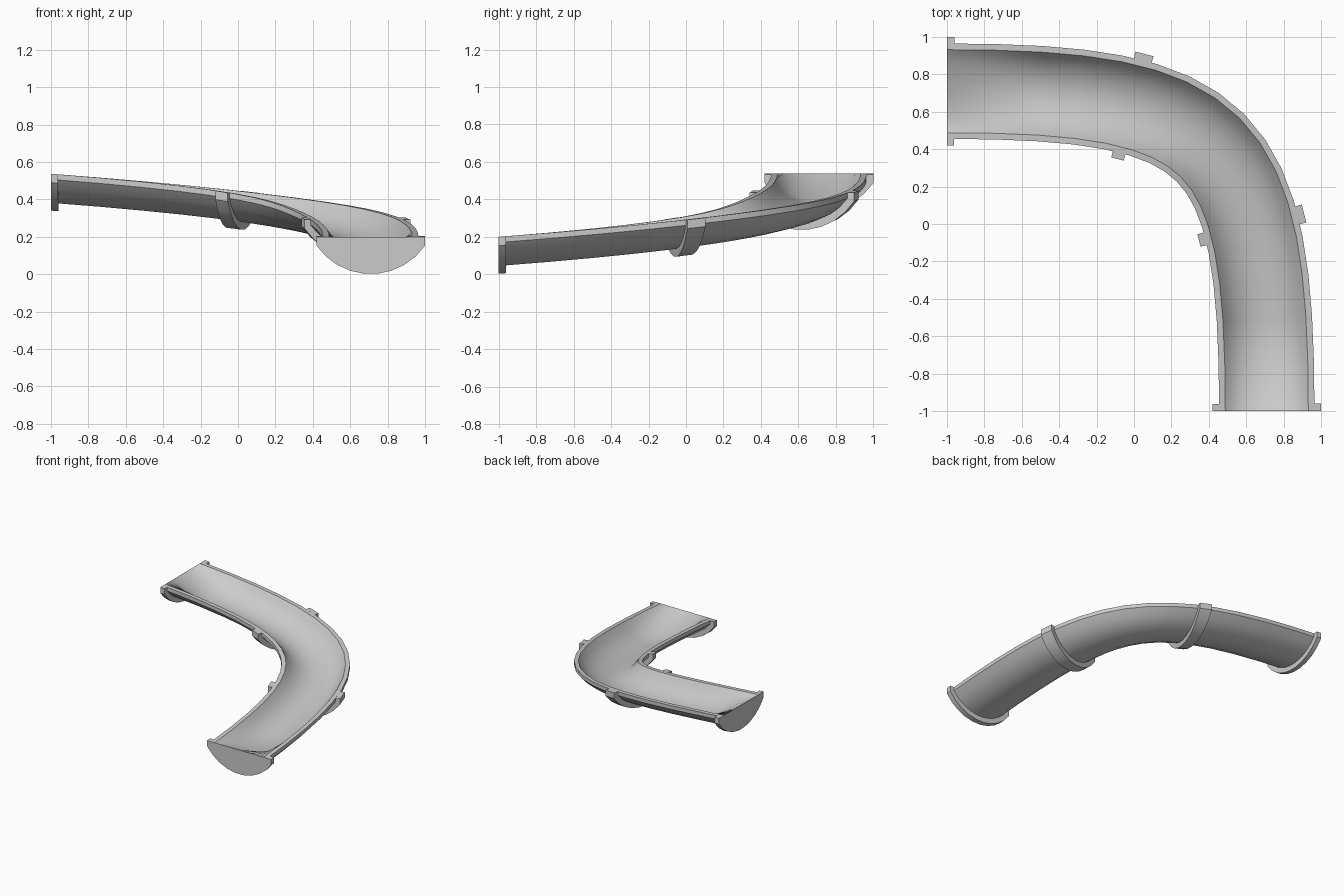
import bpy, bmesh, math
from mathutils import Vector

if "Cube" in bpy.data.objects:
    bpy.data.objects.remove(bpy.data.objects["Cube"])

# Path of the rim centre: a 90 degree bend that drops from the back left to the front
PATH = [Vector((-1, .71, .537)), Vector((.475, .71, .425)),
        Vector((.71, .475, .313)), Vector((.71, -1, .2))]


def frame(t):
    a, b, c, d = PATH
    s = 1 - t
    pos = a*s**3 + b*(3*s*s*t) + c*(3*s*t*t) + d*t**3
    tan = (b-a)*(s*s) + (c-b)*(2*s*t) + (d-c)*(t*t)
    side = Vector((-tan.y, tan.x, 0)).normalized()
    return pos, side


def bowl(half, lip, depth, n):
    """Shallow arc below a short vertical lip, from one side to the other."""
    h = depth - lip
    r = (half*half + h*h) / (2*h)
    a = math.asin(min(1, half / r))
    pts = []
    for i in range(n + 1):
        ang = -a + 2*a*i/n
        pts.append((r*math.sin(ang), -lip - (r*math.cos(ang) - (r - h))))
    return ([(-half, 0)] if lip else []) + pts + ([(half, 0)] if lip else [])


def loft(name, ts, section):
    bm = bmesh.new()
    rings = []
    for i, t in enumerate(ts):
        pos, side = frame(t)
        rings.append([bm.verts.new(pos + side*u + Vector((0, 0, v)))
                      for u, v in section(i)])
    n = len(rings[0])
    for r0, r1 in zip(rings, rings[1:]):
        for j in range(n):
            k = (j + 1) % n
            bm.faces.new((r0[j], r0[k], r1[k], r1[j]))
    bm.faces.new(rings[0][::-1])
    bm.faces.new(rings[-1])
    bmesh.ops.recalc_face_normals(bm, faces=bm.faces)
    me = bpy.data.meshes.new(name)
    bm.to_mesh(me)
    bm.free()
    ob = bpy.data.objects.new(name, me)
    bpy.context.collection.objects.link(ob)
    bpy.ops.object.select_all(action='DESELECT')
    ob.select_set(True)
    bpy.context.view_layer.objects.active = ob
    bpy.ops.object.shade_smooth_by_angle(angle=math.radians(32))
    return ob


# Trough: hollow inside, rising to the rim at both closed ends
N = 16
shell = bowl(.255, .03, .157, 9)
inner = bowl(.222, 0, .13, 10)[::-1]


def trough_section(i):
    k = 0 if i in (0, N) else 1
    return shell + [(u, v*k) for u, v in inner]


loft("trough", [i/N for i in range(N + 1)], trough_section)

# Collars: U-shaped bands hugging the outside of the trough
collar = bowl(.29, .047, .199, 9) + bowl(.25, .03, .15, 9)[::-1]
for name, t0, t1 in (("upper_end_collar", 0, .009), ("upper_band", .27, .302),
                     ("lower_band", .698, .73), ("lower_end_collar", .991, 1)):
    loft(name, [t0, t1], lambda i: collar)
